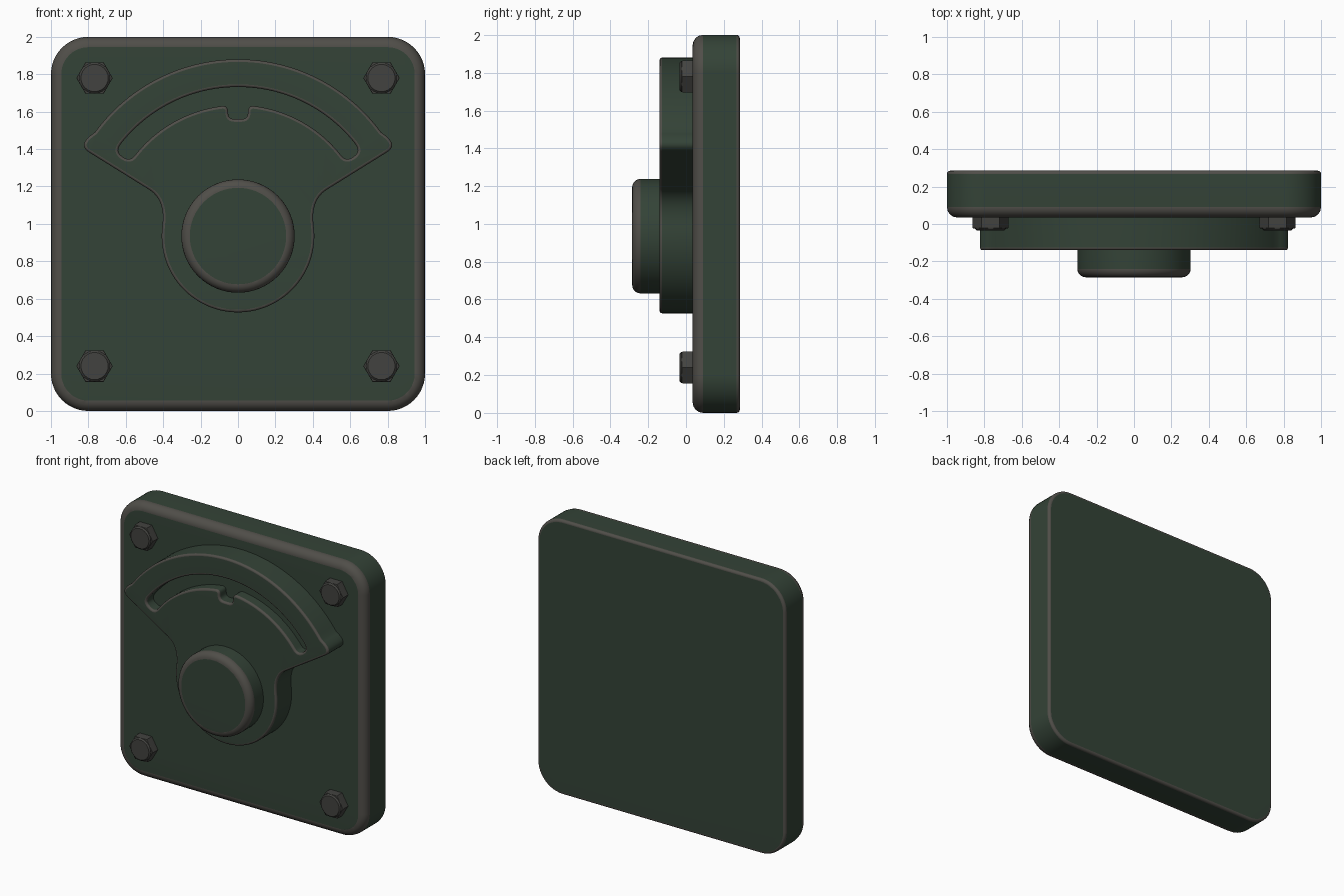
import bpy, bmesh, math

if "Cube" in bpy.data.objects:
    bpy.data.objects.remove(bpy.data.objects["Cube"])

CZ = 0.935  # height of the dial centre


def material(name, r, g, b):
    m = bpy.data.materials.new(name)
    m.diffuse_color = (r, g, b, 1)
    m.use_nodes = True
    m.node_tree.nodes["Principled BSDF"].inputs["Base Color"].default_value = m.diffuse_color
    return m


GREEN = material("dark green paint", 0.034, 0.056, 0.038)
WORN = material("worn grey edge", 0.080, 0.076, 0.066)
STEEL = material("bolt steel", 0.055, 0.055, 0.050)


def arc(r, a0, a1, n, cx=0.0, cz=CZ):
    """Points on an arc, angles in degrees."""
    return [(cx + r * math.cos(math.radians(a0 + (a1 - a0) * i / n)),
             cz + r * math.sin(math.radians(a0 + (a1 - a0) * i / n))) for i in range(n + 1)]


def pol(r, a):
    return arc(r, a, a, 1)[0]


def corner(a, p, b, n=6):
    """Rounded corner from a to b around control point p."""
    out = []
    for i in range(n + 1):
        t = i / n
        out.append(tuple((1 - t) ** 2 * a[k] + 2 * t * (1 - t) * p[k] + t * t * b[k] for k in (0, 1)))
    return out


def mirrored(half):
    """Close a right-hand half outline with its mirror image."""
    return half + [(-x, z) for x, z in reversed(half)]


def clean(loop):
    out = []
    for p in loop:
        if not out or math.dist(p, out[-1]) > 1e-4:
            out.append(p)
    if math.dist(out[0], out[-1]) < 1e-4:
        out.pop()
    return out


def slab(name, loops, y0, y1, mats, front=0.0, back=0.0, segs=4):
    """Extrude outlines (first outer, rest holes) from y0 to y1 and round the rims."""
    bm = bmesh.new()
    edges = []
    for loop in loops:
        vs = [bm.verts.new((x, y0, z)) for x, z in clean(loop)]
        edges += [bm.edges.new((vs[i - 1], vs[i])) for i in range(len(vs))]
    bmesh.ops.triangle_fill(bm, use_beauty=True, edges=edges, normal=(0, -1, 0))
    ext = bmesh.ops.extrude_face_region(bm, geom=bm.faces[:])
    for v in ext["geom"]:
        if isinstance(v, bmesh.types.BMVert):
            v.co.y = y1
    bmesh.ops.recalc_face_normals(bm, faces=bm.faces[:])
    for y, width in ((y0, front), (y1, back)):
        if width:
            rim = [e for e in bm.edges if all(abs(v.co.y - y) < 1e-5 for v in e.verts)
                   and len(e.link_faces) == 2 and e.calc_face_angle(0) > 0.5]
            bmesh.ops.bevel(bm, geom=rim, offset=width, segments=segs, profile=0.5,
                            affect='EDGES', material=1, clamp_overlap=False)
    me = bpy.data.meshes.new(name)
    bm.to_mesh(me)
    bm.free()
    for m in mats:
        me.materials.append(m)
    ob = bpy.data.objects.new(name, me)
    bpy.context.collection.objects.link(ob)
    bpy.ops.object.select_all(action='DESELECT')
    ob.select_set(True)
    bpy.context.view_layer.objects.active = ob
    bpy.ops.object.shade_smooth_by_angle(angle=math.radians(32))
    wn = ob.modifiers.new("even_shading", 'WEIGHTED_NORMAL')
    wn.keep_sharp = True
    return ob


PAINTED = (GREEN, WORN)

# back plate with rounded corners
R = 0.2
plate = []
for k, (sx, sz) in enumerate(((1, 1), (-1, 1), (-1, -1), (1, -1))):
    plate += arc(R, 90 * k, 90 * k + 90, 12, sx * (1 - R), 1 + sz * (1 - R))
slab("back_plate", [plate], 0.035, 0.285, PAINTED, front=0.055, back=0.018)

# fan-shaped housing: round hub, neck, tip and top arc (right half, bottom to top)
fan = arc(0.408, -90, 8, 28)
fan += corner(fan[-1], (0.388, 1.125), (0.47, 1.18), 8)
fan += corner((0.795, 1.382), (0.865, 1.425), pol(0.945, 36), 10)
fan += arc(0.945, 36, 90, 24)

# curved slot with a centre notch (right half, top to notch)
slot = arc(0.797, 90, 38, 24)
slot += corner(slot[-1], pol(0.797, 34.5), pol(0.752, 34.5))
slot += corner(pol(0.745, 34.5), pol(0.70, 34.5), pol(0.70, 38))
slot += arc(0.70, 38, 83, 20)
slot += corner(slot[-1], (0.056, 1.633), (0.053, 1.603))
slot += corner((0.053, 1.595), (0.052, 1.560), (0.02, 1.560))
slab("dial_housing", [mirrored(fan), mirrored(slot)], -0.14, 0.045, PAINTED, front=0.014, segs=3)

# recessed floor of the slot
slab("slot_floor", [arc(0.85, 34, 146, 40) + arc(0.57, 146, 34, 40)], -0.06, 0.045, PAINTED)

# round central knob
slab("dial_knob", [arc(0.303, 0, 360, 64)], -0.285, -0.13, PAINTED, front=0.045, segs=5)

# hexagonal corner bolts with a chamfered round top
for sx, side in ((-1, "left"), (1, "right")):
    for z, level in ((0.24, "lower"), (1.78, "upper")):
        x = sx * 0.767
        slab("bolt_head_%s_%s" % (level, side), [arc(0.097, 0, 360, 6, x, z)],
             -0.024, 0.045, (STEEL, STEEL), front=0.007, segs=2)
        slab("bolt_cap_%s_%s" % (level, side), [arc(0.082, 0, 360, 24, x, z)],
             -0.035, 0.0, (STEEL, STEEL), front=0.009, segs=1)
